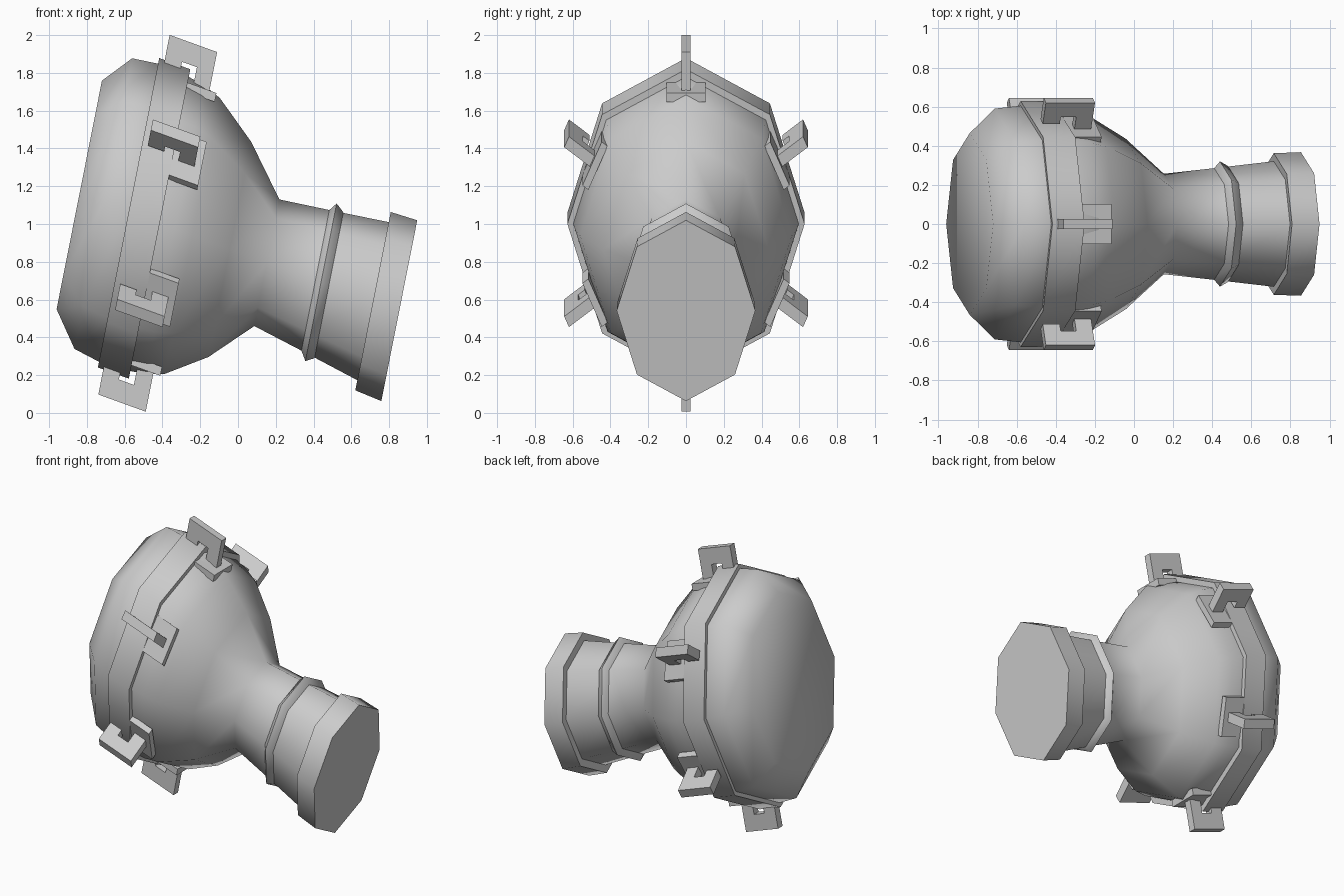
import bpy, bmesh, math
from mathutils import Matrix, Vector

if "Cube" in bpy.data.objects:
    bpy.data.objects.remove(bpy.data.objects["Cube"])

# Built along a local axis, tilted 15 degrees, then stretched upward (gives the oval section)
PLACE = (Matrix.Translation((0, 0, 0.85)) @ Matrix.Diagonal((1, 1, 1.35, 1))
         @ Matrix.Rotation(math.radians(15), 4, 'Y'))
SIDES = 8


def finish(name, bm, smooth):
    bm.transform(PLACE)
    bmesh.ops.recalc_face_normals(bm, faces=bm.faces[:])
    me = bpy.data.meshes.new(name)
    bm.to_mesh(me)
    bm.free()
    ob = bpy.data.objects.new(name, me)
    bpy.context.collection.objects.link(ob)
    if smooth:
        bpy.ops.object.select_all(action='DESELECT')
        ob.select_set(True)
        bpy.context.view_layer.objects.active = ob
        bpy.ops.object.shade_smooth_by_angle(angle=math.radians(62))
    return ob


def lathe(name, profile):
    """Eight-sided solid of (axial position, radius) rings, capped at both ends."""
    bm = bmesh.new()
    rings = []
    for t, r in profile:
        rings.append([bm.verts.new((t, r * math.sin(a), r * math.cos(a)))
                      for a in (2 * math.pi * i / SIDES for i in range(SIDES))])
    for a, b in zip(rings, rings[1:]):
        for i in range(SIDES):
            j = (i + 1) % SIDES
            bm.faces.new((a[i], a[j], b[j], b[i]))
    bm.faces.new(rings[0])
    bm.faces.new(rings[-1])
    return finish(name, bm, True)


def prism(name, outline, half_width, angle):
    """Extrude an axial/radial outline sideways and spin it round the axis."""
    bm = bmesh.new()
    face = bm.faces.new([bm.verts.new((t, -half_width, r)) for t, r in outline])
    ext = bmesh.ops.extrude_face_region(bm, geom=[face])
    verts = [v for v in ext['geom'] if isinstance(v, bmesh.types.BMVert)]
    bmesh.ops.translate(bm, verts=verts, vec=Vector((0, 2 * half_width, 0)))
    bm.transform(Matrix.Rotation(angle, 4, 'X'))
    return finish(name, bm, False)


# Bulb-shaped housing with neck
lathe("housing", [(-0.87, 0.464), (-0.738, 0.59), (-0.60, 0.605), (-0.43, 0.597),
                  (-0.345, 0.587), (-0.25, 0.56), (-0.045, 0.437), (0.158, 0.257),
                  (0.42, 0.285), (0.75, 0.322)])
# Raised clamping band round the widest part
lathe("clamp_band", [(-0.60, 0.628), (-0.43, 0.628)])
# Ridge on the neck
lathe("neck_ridge", [(0.415, 0.275), (0.455, 0.32), (0.497, 0.297), (0.505, 0.28)])
# Flared end collar
lathe("end_collar", [(0.74, 0.362), (0.884, 0.367)])

# Six latches with their foot plates
HOOK = [(-0.57, 0.73), (-0.31, 0.73), (-0.31, 0.55), (-0.398, 0.55),
        (-0.398, 0.645), (-0.48, 0.645), (-0.48, 0.605), (-0.57, 0.605)]
PLATE = [(-0.43, 0.538), (-0.272, 0.538), (-0.272, 0.574), (-0.43, 0.574)]
for k in range(6):
    ang = math.radians(60 * k)
    prism(f"latch_{k + 1}", HOOK, 0.025, ang)
    prism(f"latch_plate_{k + 1}", PLATE, 0.102, ang)
